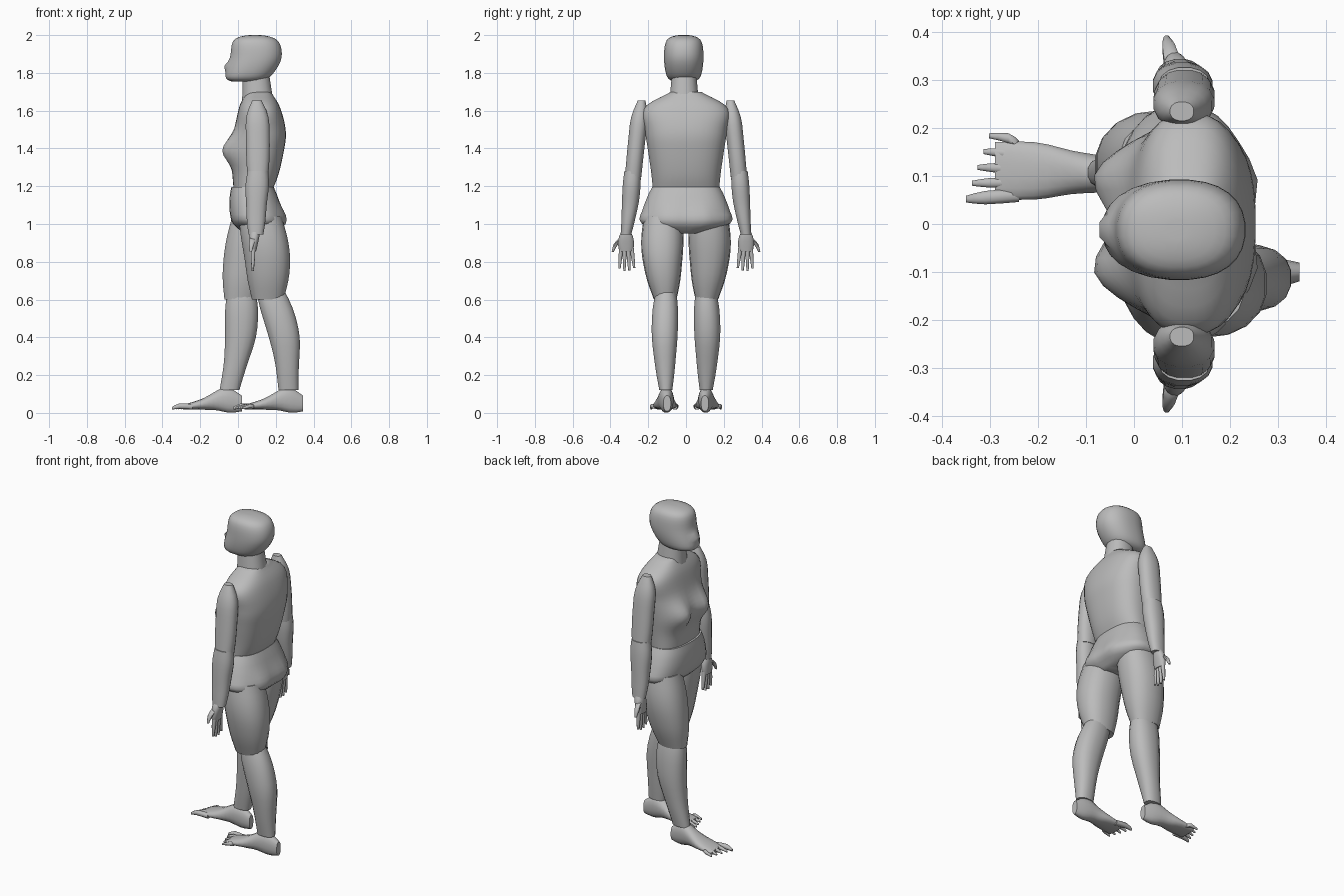
import bpy, bmesh, math
from mathutils import Vector

cube = bpy.data.objects.get("Cube")
if cube:
    bpy.data.objects.remove(cube, do_unlink=True)

GREY = (0.5, 0.5, 0.5, 1)
mat = bpy.data.materials.new("plain_grey")
mat.use_nodes = True
mat.diffuse_color = GREY
mat.node_tree.nodes["Principled BSDF"].inputs["Base Color"].default_value = GREY

X, Y, Z = Vector((1, 0, 0)), Vector((0, 1, 0)), Vector((0, 0, 1))


def sample(values, t):
    """Smooth value at t (0 to 1) through evenly spaced floats or vectors."""
    last = len(values) - 1
    i = min(int(t * last), last - 1)
    f = t * last - i
    a, b, c, d = (values[min(max(i + k, 0), last)] for k in (-1, 0, 1, 2))
    return (b * 2 + (c - a) * f + (a * 2 - b * 5 + c * 4 - d) * f ** 2
            + (b * 3 - a - c * 3 + d) * f ** 3) * 0.5


def bulge(point, centre, spread):
    """Falloff in y and z around a centre."""
    return math.exp(-((point.y - centre[0]) / spread) ** 2 - ((point.z - centre[1]) / spread) ** 2)


def tube(name, path, depths, widths, side=1, depth_axis=X, sides=16, rings=12,
         power=2.3, rounded=False, bumps=()):
    """Sweep a rounded section along a path; bumps swell one face along x."""
    bm = bmesh.new()
    path = [Vector(p) for p in path]
    loops = []
    for r in range(rings + 1):
        t = r / rings
        along = (1 - math.cos(math.pi * t)) / 2 if rounded else t
        centre, depth, width = sample(path, along), sample(depths, t), sample(widths, t)
        loop = []
        for k in range(sides):
            angle = math.tau * (k + 0.5) / sides
            u, v = (math.copysign(abs(w) ** (2 / power), w) for w in (math.cos(angle), math.sin(angle)))
            p = centre + depth_axis * (u * depth) + Y * (v * width)
            for amount, spot, spread in bumps:
                if u * amount > 0:
                    p.x += amount * bulge(p, spot, spread)
            p.y *= side
            loop.append(bm.verts.new(p))
        loops.append(loop)
    for low, high in zip(loops, loops[1:]):
        for k in range(sides):
            n = (k + 1) % sides
            bm.faces.new((low[k], low[n], high[n], high[k]))
    bm.faces.new(loops[0])
    bm.faces.new(loops[-1])
    bmesh.ops.recalc_face_normals(bm, faces=bm.faces)
    mesh = bpy.data.meshes.new(name)
    bm.to_mesh(mesh)
    bm.free()
    mesh.materials.append(mat)
    part = bpy.data.objects.new(name, mesh)
    bpy.context.collection.objects.link(part)
    bpy.ops.object.select_all(action='DESELECT')
    part.select_set(True)
    bpy.context.view_layer.objects.active = part
    bpy.ops.object.shade_smooth_by_angle(angle=math.radians(50))


# Head with a nose, then the neck
tube("head", [(.04, -.012, 1.755), (.094, -.012, 1.88), (.09, -.012, 2)],
     [.07, .12, .137, .115, .02], [.05, .09, .105, .09, .02],
     sides=28, rings=20, rounded=True, bumps=[(-.03, (-.012, 1.835), .022)])
tube("neck", [(.105, -.01, 1.64), (.095, -.01, 1.8)], [.085, .07], [.08, .065], rings=4)

# Chest with breasts, pelvis with buttocks
tube("chest", [(.078, 0, 1.17), (.117, 0, 1.435), (.11, 0, 1.7)],
     [.1, .12, .13, .135, .11, .065], [.175, .183, .2, .217, .222, .08],
     sides=36, rings=24, power=2.5, bumps=[(-.075, (y, 1.39), .08) for y in (-.1, .1)])
tube("pelvis", [(.077, 0, 1.195), (.092, 0, 1.07), (.115, 0, .95)],
     [.113, .128, .137, .132, .08], [.18, .207, .233, .235, .06],
     sides=32, power=2.5, bumps=[(.025, (y, 1.03), .07) for y in (-.09, .09)])

# Stride: x of the thigh (hip, middle, knee), of the calf (knee, middle, ankle), and of the heel
STRIDE = {"right": (1, (.083, .045, .012), (.018, .013, -.045), .02),
          "left": (-1, (.117, .155, .158), (.165, .245, .267), .345)}

for name, (side, thigh, calf, heel) in STRIDE.items():
    # Legs
    tube(name + "_thigh", zip(thigh, (.123, .125, .11), (1.04, .82, .6)),
         [.115, .125, .115, .085], [.1, .112, .095, .06], side, sides=18)
    tube(name + "_calf", zip(calf, (.105, .113, .107), (.67, .4, .12)),
         [.07, .088, .083, .062, .053], [.048, .068, .069, .053, .035], side)

    # Foot, with toes fanning out from the big toe on the inside
    tube(name + "_foot", [(heel, .1, .05), (heel - .1, .105, .07), (heel - .2, .11, .048), (heel - .31, .112, .03)],
         [.042, .067, .047, .025, .013], [.02, .037, .046, .061, .06], side, depth_axis=Z)
    for i in range(5):
        tip = heel - .37 + .012 * i
        radius = .011 if i else .015
        tube(f"{name}_toe_{i + 1}", [(heel - .26, .06 + .026 * i, .032), (tip + .04, .055 + .031 * i, .036),
                                     (tip, .052 + .033 * i, .024)],
             [radius, radius, radius * .5], [radius, radius, radius * .5], side, depth_axis=Z, sides=8, rings=4)

    # Arms and hand
    tube(name + "_upper_arm", [(.1, .235, 1.655), (.105, .26, 1.45), (.105, .28, 1.25)],
         [.025, .06, .064, .062, .055], [.02, .045, .046, .045, .044], side)
    tube(name + "_forearm", [(.105, .283, 1.28), (.098, .295, 1.11), (.095, .317, .945)],
         [.055, .063, .056, .05, .04], [.044, .048, .045, .036, .028], side)
    tube(name + "_palm", [(.09, .318, .965), (.078, .317, .855)],
         [.025, .027, .022, .018], [.022, .038, .043, .036], side, rings=6)
    for i in range(4):
        length = .1 + .015 * math.sin(i)
        tube(f"{name}_finger_{i + 1}", [(.08, .288 + .0185 * i, .875), (.078, .274 + .026 * i, .866 - length)],
             [.013, .011, .006], [.012, .01, .006], side, sides=8, rings=4)
    tube(name + "_thumb", [(.08, .335, .925), (.072, .37, .895), (.068, .388, .853)],
         [.018, .014, .006], [.018, .013, .006], side, sides=8, rings=4)
